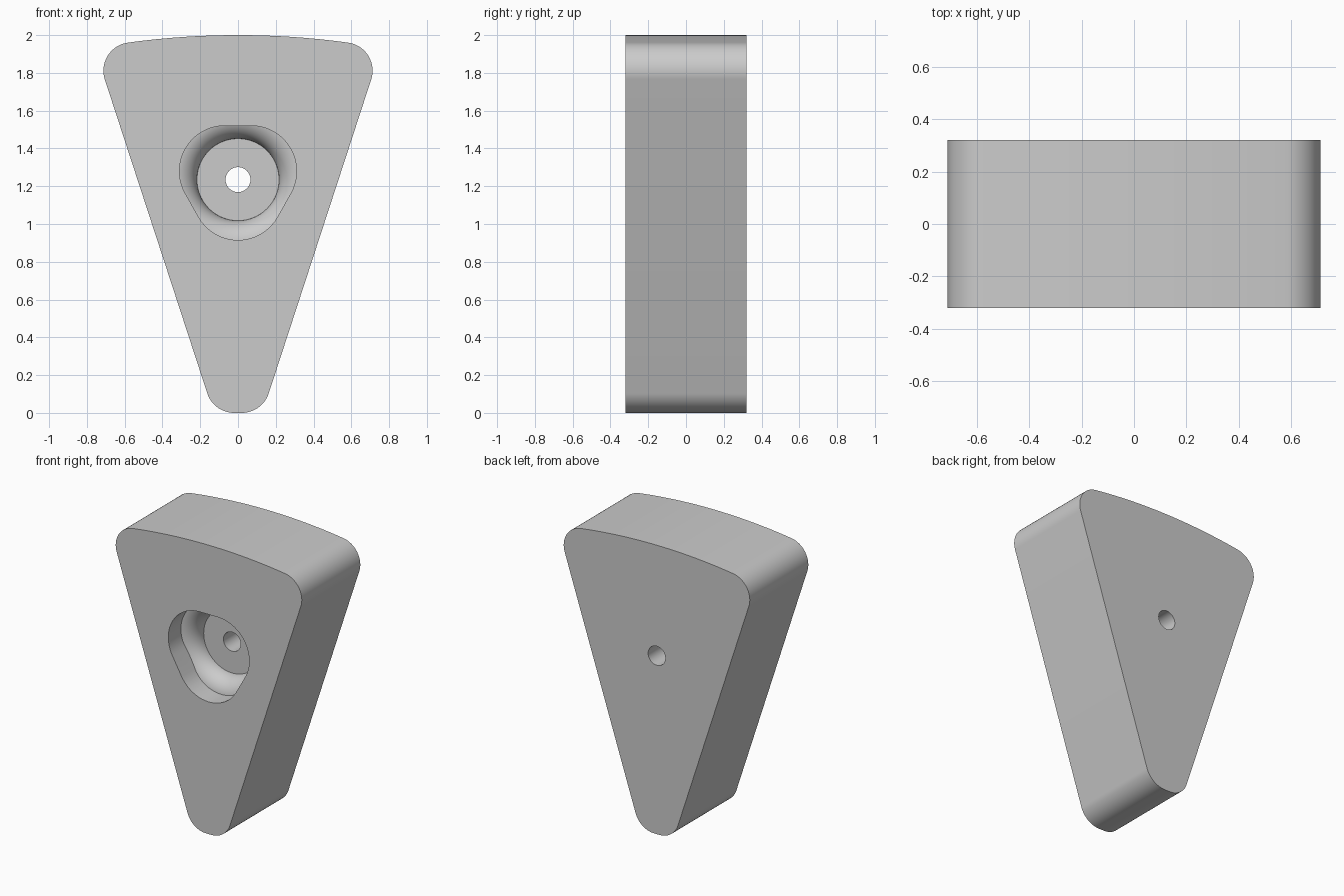
import bpy, bmesh
from math import sin, cos, pi, radians, sqrt

if "Cube" in bpy.data.objects:
    bpy.data.objects.remove(bpy.data.objects["Cube"], do_unlink=True)

grey = bpy.data.materials.new("plain grey")
grey.use_nodes = True
grey.diffuse_color = (0.6, 0.6, 0.6, 1)
grey.node_tree.nodes["Principled BSDF"].inputs["Base Color"].default_value = (0.6, 0.6, 0.6, 1)

HALF_DEPTH = 0.32
HOLE_Z = 1.235


def arc(cx, cz, r, start, end, steps=20):
    """Points on an arc, angles in degrees."""
    angles = [radians(start + (end - start) * i / steps) for i in range(steps + 1)]
    return [(cx + r * cos(a), cz + r * sin(a)) for a in angles]


def finish(name, bm):
    bmesh.ops.remove_doubles(bm, verts=bm.verts, dist=1e-5)
    bmesh.ops.recalc_face_normals(bm, faces=bm.faces)
    mesh = bpy.data.meshes.new(name)
    bm.to_mesh(mesh)
    bm.free()
    mesh.materials.append(grey)
    obj = bpy.data.objects.new(name, mesh)
    bpy.context.collection.objects.link(obj)
    return obj


def prism(name, outline, y0, y1):
    """Extrude an x-z outline from y0 to y1."""
    bm = bmesh.new()
    face = bm.faces.new([bm.verts.new((x, y0, z)) for x, z in outline])
    new = bmesh.ops.extrude_face_region(bm, geom=[face])["geom"]
    verts = [g for g in new if isinstance(g, bmesh.types.BMVert)]
    bmesh.ops.translate(bm, verts=verts, vec=(0, y1 - y0, 0))
    # Extruding can drop the starting cap, so close any open end
    bmesh.ops.holes_fill(bm, edges=[e for e in bm.edges if e.is_boundary], sides=0)
    return finish(name, bm)


def lathe(name, profile, z, steps=96):
    """Revolve a (radius, y) profile about a front-to-back axis."""
    bm = bmesh.new()
    verts = [bm.verts.new((r, y, z)) for r, y in profile]
    edges = [bm.edges.new(pair) for pair in zip(verts, verts[1:])]
    bmesh.ops.spin(bm, geom=verts + edges, cent=(0, 0, z), axis=(0, 1, 0),
                   angle=2 * pi, steps=steps)
    return finish(name, bm)


def boolean(obj, cutter, operation):
    mod = obj.modifiers.new(operation.lower(), "BOOLEAN")
    mod.operation, mod.solver, mod.object = operation, "EXACT", cutter
    bpy.context.view_layer.objects.active = obj
    bpy.ops.object.modifier_apply(modifier=mod.name)
    bpy.data.objects.remove(cutter, do_unlink=True)


# Wedge body: right half of the outline from the bottom up, then mirrored
CROWN_R = 4.3
TILT = 18
right = arc(0.02, 0.15, 0.15, -90, -TILT) + arc(0.5625, 1.8115, 0.15, -TILT, 82)
corner_x = right[-1][0]
crown_xs = [corner_x * (1 - i / 12) for i in range(1, 12)]
right += [(x, 2 - CROWN_R + sqrt(CROWN_R ** 2 - x * x)) for x in crown_xs]
outline = right + [(0, 2)] + [(-x, z) for x, z in reversed(right)]
body = prism("wedge_block", outline, -HALF_DEPTH, HALF_DEPTH)

# Pocket: rounded-triangle shelf that rolls over into a round seat
triangle = (arc(0, 1.155, 0.24, -150, -30) + arc(0.07, 1.28, 0.24, -30, 90)
            + arc(-0.07, 1.28, 0.24, 90, 210))
pocket = prism("pocket_cutter", triangle, -0.5, 0.2)
floor_y = -HALF_DEPTH + 0.255
seat = ([(0, floor_y)] + arc(0.337, floor_y, 0.12, 180, 270, 16)
        + [(0.6, floor_y - 0.12), (0.6, -0.45), (0, -0.45)])
boolean(pocket, lathe("seat_cutter", seat, HOLE_Z), "INTERSECT")
boolean(body, pocket, "DIFFERENCE")

# Through hole
hole = lathe("hole_cutter", [(0, -0.4), (0.066, -0.4), (0.066, 0.4), (0, 0.4)], HOLE_Z, 64)
boolean(body, hole, "DIFFERENCE")

bpy.ops.object.select_all(action="DESELECT")
body.select_set(True)
bpy.context.view_layer.objects.active = body
bpy.ops.object.shade_smooth_by_angle(angle=radians(25))
